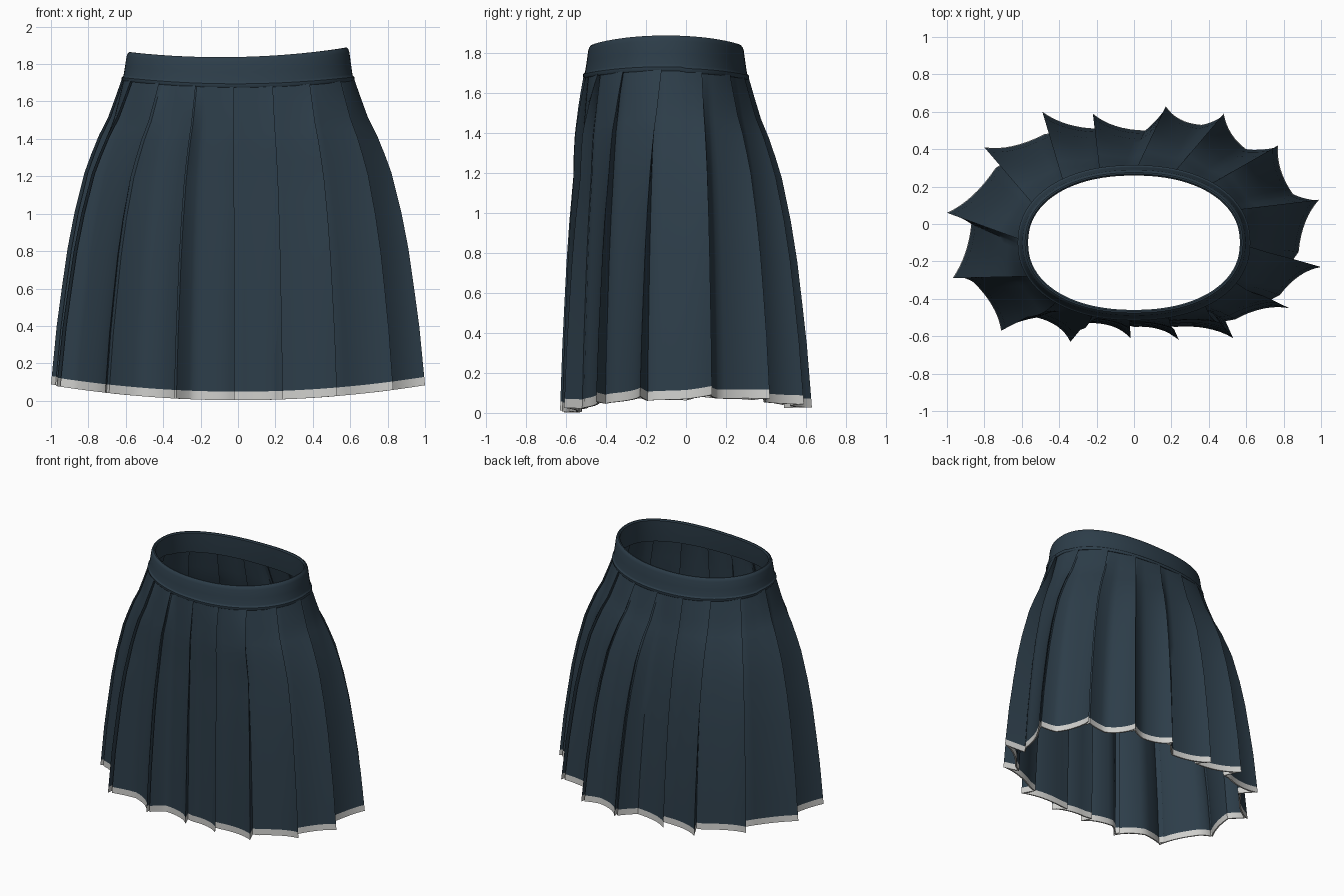
import bpy, bmesh, math
from mathutils import Vector

if "Cube" in bpy.data.objects:
    bpy.data.objects.remove(bpy.data.objects["Cube"])

def material(name, rgb):
    m = bpy.data.materials.new(name)
    m.diffuse_color = (*rgb, 1)
    m.use_nodes = True
    m.node_tree.nodes["Principled BSDF"].inputs["Base Color"].default_value = m.diffuse_color
    return m

navy = material("navy cloth", (0.026, 0.047, 0.067))
trim = material("pale trim", (0.62, 0.62, 0.60))

# Waist outline: rounded oval, walked clockwise (seen from above) from the front middle
A, B, CY, EXP = 0.612, 0.405, -0.10, 2.18
def oval(theta):
    c, s = math.cos(theta), math.sin(theta)
    return Vector((A * math.copysign(abs(c) ** (2 / EXP), c),
                   CY + B * math.copysign(abs(s) ** (2 / EXP), s)))
STEPS = 1440
table = [oval(-math.pi / 2 - 2 * math.pi * i / STEPS) for i in range(STEPS + 1)]
arc = [0.0]
for p, q in zip(table, table[1:]):
    arc.append(arc[-1] + (q - p).length)
TOTAL = arc[-1]

def inward(p):
    return -Vector((p.x, p.y / 0.42)).normalized()

def waist(s, inset=0.0):
    s %= TOTAL
    lo, hi = 0, STEPS
    while hi - lo > 1:
        mid = (lo + hi) // 2
        lo, hi = (mid, hi) if arc[mid] <= s else (lo, mid)
    p = table[lo].lerp(table[hi], (s - arc[lo]) / max(arc[hi] - arc[lo], 1e-9))
    n = Vector((p.x / A ** 2, (p.y - CY) / B ** 2)).normalized()
    return p - n * inset

def seam_z(p):
    return 1.675 + 0.035 * (p.x / A) ** 2 - (0.008 if p.y > 0 else 0)

def finish(bm, name, mats, angle):
    me = bpy.data.meshes.new(name)
    bm.to_mesh(me)
    bm.free()
    ob = bpy.data.objects.new(name, me)
    bpy.context.collection.objects.link(ob)
    for m in mats:
        me.materials.append(m)
    bpy.context.view_layer.objects.active = ob
    ob.select_set(True)
    if name == "pleated_skirt":
        sol = ob.modifiers.new("cloth thickness", 'SOLIDIFY')
        sol.thickness, sol.offset = 0.010, -1
        bpy.ops.object.modifier_apply(modifier=sol.name)
    bpy.ops.object.shade_smooth_by_angle(angle=math.radians(angle))
    ob.select_set(False)
    return ob

# Hem: outer fold tips and the hollows just before them, clockwise from the front middle
tips = [(-.02, -.61), (-.34, -.63), (-.71, -.57), (-.97, -.29), (-1, .06), (-.80, .41),
        (-.49, .60), (-.22, .59), (.17, .63), (.48, .59), (.77, .42), (.99, .13),
        (1, -.23), (.83, -.45), (.53, -.61), (.24, -.62)]
hollows = [(0, -.55), (-.24, -.53), (-.52, -.50), (-.86, -.31), (-.87, 0), (-.74, .30),
           (-.48, .48), (-.20, .51), (.06, .50), (.36, .53), (.60, .40), (.85, .16),
           (.88, -.15), (.78, -.38), (.54, -.51), (.22, -.55)]
tips = [Vector(t) for t in tips]
hollows = [Vector(h) for h in hollows]
N = len(tips)

# Each column pairs a waist point with a hem point
columns = []
SEG = 8
for k in range(N):
    s0 = TOTAL * k / N + 0.02
    s1 = TOTAL * (k + 1) / N + 0.02
    T, V, T2 = tips[k], hollows[(k + 1) % N], tips[(k + 1) % N]
    n = inward(V)
    cw = Vector((n.y, -n.x))
    if cw.dot(T2 - T) < 0:
        cw = -cw
    lag = cw.dot(T2 - V)          # how far the hollow lies before the next tip
    rising = lag > 0.05
    send = s1 - (s1 - s0) * lag / (T2 - T).length if rising else s1 - 0.004
    ctrl = T.lerp(V, 0.35) + inward(T.lerp(V, 0.35)) * 0.055
    for i in range(SEG + 1):
        u = i / SEG
        hem = T * (1 - u) ** 2 + ctrl * 2 * u * (1 - u) + V * u * u
        columns.append((waist(s0 + (send - s0) * u, -0.006 + 0.010 * u), hem))
    if rising:
        # open hollow sweeping up to the next tip, then a small fold behind it
        c2 = V.lerp(T2, 0.5) + n * 0.018
        for u in (0.25, 0.5, 0.75, 0.92):
            hem = V * (1 - u) ** 2 + c2 * 2 * u * (1 - u) + T2 * u * u
            columns.append((waist(send + (s1 - send) * u, 0.004), hem + n * 0.012 * u))
        columns.append((waist(s1 + 0.025, 0.020), T2 + cw * 0.012 + n * 0.045))
    else:
        # tucked fold hidden behind the next tip
        columns.append((waist(s1 + 0.03, 0.022), V + cw * 0.05 + n * 0.012))
        columns.append((waist(s1 + 0.012, 0.012), (V + cw * 0.05).lerp(T2, 0.5) + n * 0.005))

# Flare curve from the waist (0) to the hem (1)
flare = [(0, 0), (.06, .09), (.13, .20), (.19, .33), (.25, .435), (.31, .53), (.44, .67),
         (.56, .77), (.69, .85), (.81, .92), (1, 1)]
def flare_at(t):
    for (a, fa), (b, fb) in zip(flare, flare[1:]):
        if t <= b:
            return fa + (fb - fa) * (t - a) / (b - a)
    return 1.0

rows = [0, .03, .06, .095, .13, .16, .19, .25, .31, .375, .44, .56, .69, .81, .90, .973, 1]
bm = bmesh.new()
grid = []
for w, h in columns:
    top = seam_z(w) + 0.02
    bottom = 0.003 + 0.08 * h.x ** 2 + (0.022 if h.y > 0 else 0) * min(1, abs(h.y) / 0.3)
    front = max(0, -h.y / 0.6) ** 2
    col = []
    for t in rows:
        p = w.lerp(h, flare_at(t))
        # the front falls away from the band sooner than the other sides
        p.y += (h.y - w.y) * front * 0.15 * math.sin(math.pi * min(1, t / 0.3))
        col.append(bm.verts.new((p.x, p.y, top + (bottom - top) * t)))
    grid.append(col)
for c in range(len(grid)):
    a, b = grid[c], grid[(c + 1) % len(grid)]
    for r in range(len(rows) - 1):
        f = bm.faces.new((a[r], a[r + 1], b[r + 1], b[r]))
        f.material_index = 1 if r == len(rows) - 2 else 0   # trim on the last row
bm.normal_update()
out = sum(f.normal.xy.dot(-inward(f.calc_center_median().xy)) * f.calc_area() for f in bm.faces)
if out < 0:
    bmesh.ops.reverse_faces(bm, faces=bm.faces[:])
finish(bm, "pleated_skirt", [navy, trim], 38)

# Waistband: closed profile (inset, height fraction) swept round the waist
profile = [(-.006, 0), (-.010, .04), (-.010, .12), (-.002, .16), (0, .2), (.008, .5),
           (.016, .85), (.022, .95), (.030, 1), (.038, 1), (.046, .95), (.042, .6), (.034, .2), (.03, 0)]
bm = bmesh.new()
rings = []
M = 96
for i in range(M):
    s = TOTAL * i / M
    base = waist(s)
    z0 = seam_z(base)
    z1 = 1.838 + 0.038 * (base.x / A) ** 2 + 0.012 * base.x / A
    ring = []
    for inset, f in profile:
        p = waist(s, inset)
        ring.append(bm.verts.new((p.x, p.y, z0 + (z1 - z0) * f)))
    rings.append(ring)
for i in range(M):
    a, b = rings[i], rings[(i + 1) % M]
    for j in range(len(profile)):
        k = (j + 1) % len(profile)
        bm.faces.new((a[j], b[j], b[k], a[k]))
bmesh.ops.recalc_face_normals(bm, faces=bm.faces[:])
finish(bm, "waistband", [navy], 40)
